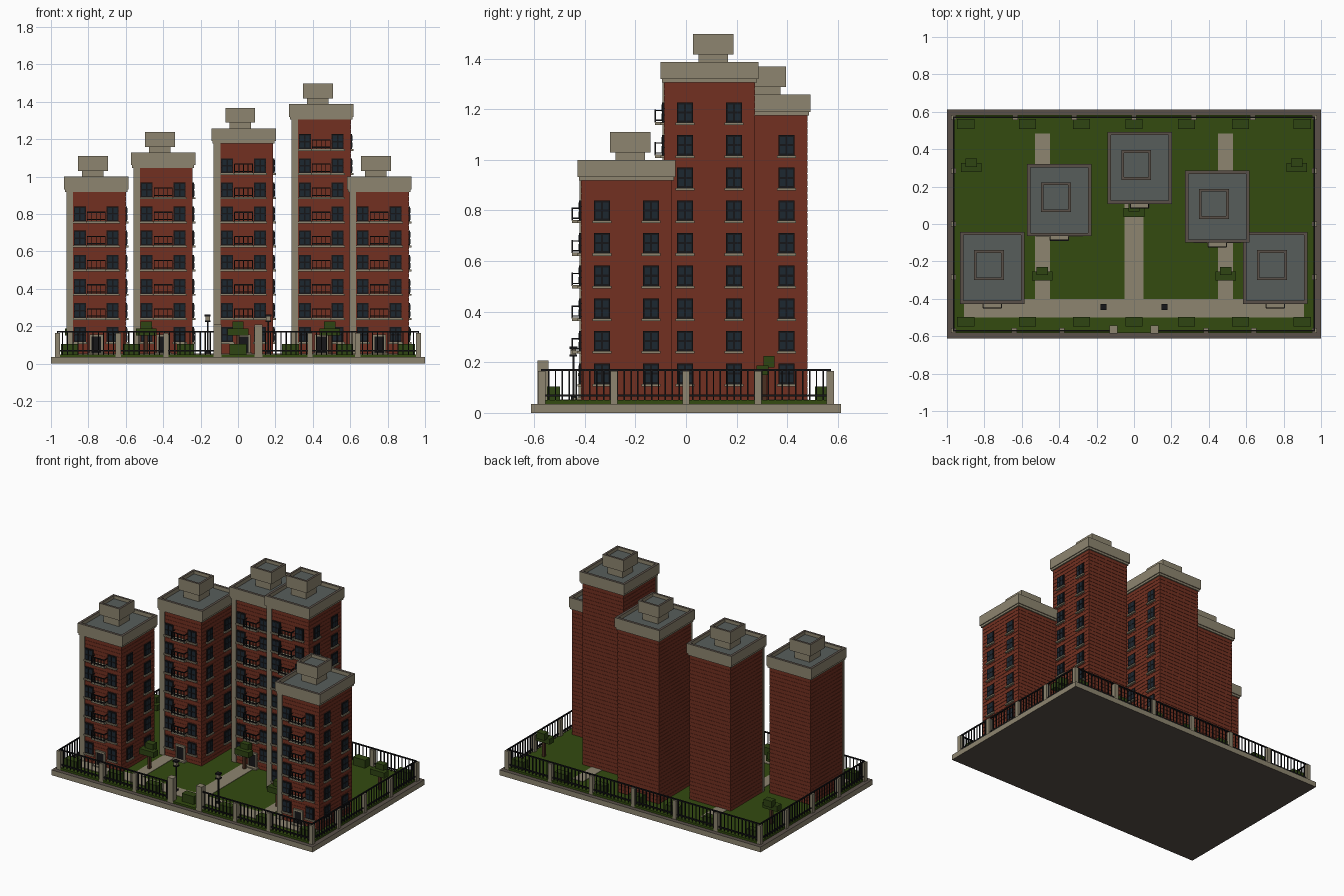
import bpy, bmesh
from mathutils import Matrix, Vector
from math import pi

old = bpy.data.objects.get("Cube")
if old:
    bpy.data.objects.remove(old, do_unlink=True)


def material(name, r, g, b):
    m = bpy.data.materials.new(name)
    m.use_nodes = True
    m.diffuse_color = (r, g, b, 1)
    node = m.node_tree.nodes["Principled BSDF"]
    node.inputs["Base Color"].default_value = (r, g, b, 1)
    node.inputs["Roughness"].default_value = 0.9
    return m


STONE = material("beige_stone", 0.27, 0.235, 0.16)
COPING = material("dark_coping", 0.10, 0.08, 0.065)
BRICK = material("red_brick", 0.17, 0.03, 0.015)
ROOF = material("grey_roof", 0.095, 0.11, 0.105)
GRASS = material("grass_green", 0.033, 0.07, 0.005)
LEAF = material("leaf_green", 0.028, 0.058, 0.006)
IRON = material("black_iron", 0.008, 0.008, 0.009)
GLASS = material("dark_glass", 0.012, 0.02, 0.03)
TRUNK = material("brown_wood", 0.07, 0.03, 0.015)


class Part:
    """Collects boxes into one object of one main colour."""

    def __init__(self, name, mat, place=Matrix()):
        self.name, self.mats, self.place, self.bm = name, [mat], place, bmesh.new()

    def box(self, x0, x1, y0, y1, z0, z1):
        size = Vector((x1 - x0, y1 - y0, z1 - z0))
        mid = Vector((x0 + x1, y0 + y1, z0 + z1)) / 2
        bmesh.ops.create_cube(self.bm, size=1, matrix=self.place
                              @ Matrix.Translation(mid) @ Matrix.Diagonal(size).to_4x4())

    def block(self, x, y, hx, hy, z0, z1):
        self.box(x - hx, x + hx, y - hy, y + hy, z0, z1)

    def ring(self, hx, hy, t, z0, z1):
        for s in (-1, 1):
            self.block(0, s * (hy - t / 2), hx, t / 2, z0, z1)
            self.block(s * (hx - t / 2), 0, t / 2, hy - t, z0, z1)

    def paint(self, mat, rule):
        self.mats.append(mat)
        self.bm.normal_update()
        for f in self.bm.faces:
            if rule(f):
                f.material_index = len(self.mats) - 1

    def done(self):
        mesh = bpy.data.meshes.new(self.name)
        self.bm.to_mesh(mesh)
        self.bm.free()
        for m in self.mats:
            mesh.materials.append(m)
        ob = bpy.data.objects.new(self.name, mesh)
        bpy.context.collection.objects.link(ob)


FLOOR, GROUND = 0.129, 0.05
HX, HY = 0.158, 0.18
top_face = lambda f: f.normal.z > 0.9


def tower(name, x, y, floors):
    at = Matrix.Translation((x, y, 0))
    top = 0.92 + (floors - 6) * FLOOR
    # Brick walls as stacked courses round a slightly smaller core
    walls = Part(name + "_brick_walls", BRICK, at)
    walls.block(0, 0, HX - 0.002, HY - 0.002, 0.04, top)
    rows = floors * 5 + 4
    step = (top - GROUND) / rows
    for i in range(rows):
        z = GROUND + i * step
        walls.block(0, 0, HX, HY, z, z + step - 0.003)
    walls.done()

    # Stone corner strip, parapet, rooftop housing
    stone = Part(name + "_stone_trim", STONE, at)
    stone.box(-HX - 0.002, -HX + 0.034, -HY - 0.006, -HY + 0.01, 0.04, top)
    stone.ring(0.166, 0.187, 0.03, top - 0.002, top + 0.02)
    stone.ring(0.172, 0.193, 0.018, top + 0.012, top + 0.08)
    stone.place = at @ Matrix.Translation((-0.018, 0.015, 0))
    stone.block(0, 0, 0.058, 0.058, top + 0.05, top + 0.112)
    stone.block(0, 0, 0.08, 0.08, top + 0.11, top + 0.165)
    stone.ring(0.08, 0.08, 0.015, top + 0.165, top + 0.19)
    stone.paint(COPING, lambda f: top_face(f) and f.calc_center_median().z > top + 0.07)
    stone.done()
    roof = Part(name + "_roof_deck", ROOF, at)
    roof.block(0, 0, 0.156, 0.177, top, top + 0.055)
    roof.block(-0.018, 0.015, 0.065, 0.065, top + 0.16, top + 0.168)
    roof.done()

    # Windows on the front and right walls
    frames = Part(name + "_window_frames", IRON)
    panes = Part(name + "_window_panes", GLASS)
    sills = Part(name + "_sills", STONE)
    for angle, reach, offset in ((0, HY, 0.088), (pi / 2, HX, 0.097)):
        turn = at @ Matrix.Rotation(angle, 4, "Z")
        frames.place = panes.place = sills.place = turn
        for i in range(floors):
            z = 0.155 + i * FLOOR
            for u in (-offset, offset):
                frames.block(u, -reach, 0.032, 0.007, z - 0.04, z + 0.04)
                sills.block(u, -reach, 0.038, 0.014, z - 0.05, z - 0.04)
                for a in (-1, 1):
                    for b in (-1, 1):
                        c = z + b * 0.018
                        panes.block(u + a * 0.0145, -reach, 0.0105, 0.009, c - 0.014, c + 0.014)
    for p in (frames, panes, sills):
        p.done()

    # Balconies above the entrance
    slabs = Part(name + "_balcony_slabs", STONE, at)
    rails = Part(name + "_balcony_rails", IRON, at)
    out = -HY - 0.035
    for i in range(1, floors):
        z = 0.105 + i * FLOOR
        slabs.box(-0.052, 0.052, out, -HY, z, z + 0.013)
        for h in (0.017, 0.056):
            rails.block(0, out, 0.05, 0.003, z + h, z + h + 0.006)
            for s in (-1, 1):
                rails.box(s * 0.048 - 0.002, s * 0.048 + 0.002, out, -HY, z + h, z + h + 0.005)
        for k in range(5):
            rails.block(-0.048 + k * 0.024, out, 0.0022, 0.003, z + 0.01, z + 0.06)
    slabs.done()
    rails.done()

    # Entrance door with stone surround and step
    door = Part(name + "_door", IRON, at)
    door.block(0, -HY, 0.026, 0.008, GROUND, 0.145)
    door.done()
    entry = Part(name + "_entrance", STONE, at)
    entry.block(0, -HY - 0.01, 0.045, 0.02, GROUND, 0.06)
    entry.block(0, -HY, 0.036, 0.012, 0.145, 0.157)
    for s in (-1, 1):
        entry.block(s * 0.031, -HY, 0.005, 0.01, GROUND, 0.145)
    entry.done()


for name, x, y, floors in (("west_tower", -0.758, -0.235, 6), ("inner_west_tower", -0.4, 0.128, 7),
                           ("central_tower", 0.03, 0.3, 8), ("inner_east_tower", 0.445, 0.093, 9),
                           ("east_tower", 0.755, -0.235, 6)):
    tower(name, x, y, floors)

# Plinth, lawn and paths
plinth = Part("plinth", STONE)
plinth.block(0, 0, 1, 0.613, 0, 0.036)
plinth.paint(COPING, lambda f: abs(f.normal.z) > 0.9)
plinth.done()
lawn = Part("lawn", GRASS)
lawn.block(0, 0, 0.967, 0.583, 0.03, GROUND)
lawn.done()
paths = Part("paths", STONE)
paths.block(0, -0.45, 0.91, 0.05, 0.04, 0.053)
paths.box(-0.05, 0.05, -0.4, 0.12, 0.04, 0.053)
for s in (-1, 1):
    paths.box(s * 0.49 - 0.04, s * 0.49 + 0.04, -0.4, 0.485, 0.04, 0.053)
paths.done()

# Fence posts, gate pillars and iron railings
FX, FY = 0.965, 0.57
posts = Part("fence_posts", STONE)
spots = {(s * x, -FY) for s in (-1, 1) for x in (FX, 0.64, 0.385)}
spots |= {(s * x, FY) for s in (-1, 1) for x in (FX, 0.635, 0.32, 0)}
spots |= {(s * FX, y) for s in (-1, 1) for y in (-0.285, 0, 0.285)}
for x, y in sorted(spots):
    posts.block(x, y, 0.014, 0.014, 0.036, 0.165)
for s in (-1, 1):
    posts.block(s * 0.11, -0.565, 0.021, 0.021, 0.036, 0.208)
posts.done()

fence = Part("iron_fence", IRON)


def railing(x0, y0, x1, y1):
    a, b = Vector((x0, y0)), Vector((x1, y1))
    n = round((b - a).length / 0.027)
    for z in (0.064, 0.166):
        fence.box(x0 - 0.004, x1 + 0.004, y0 - 0.004, y1 + 0.004, z, z + 0.008)
    for i in range(n + 1):
        p = a.lerp(b, i / n)
        fence.block(p.x, p.y, 0.0028, 0.0028, 0.05, 0.172)


railing(-FX, FY, FX, FY)
for s in (-1, 1):
    railing(s * FX, -FY, s * FX, FY)
railing(-FX, -FY, -0.12, -FY)
railing(0.12, -FY, FX, -FY)
fence.done()

# Hedges along the fence
hedges = Part("hedges", LEAF)
for x in (-0.9, -0.57, -0.28, 0, 0.28, 0.57, 0.9):
    for y in (-0.523, 0.535):
        hedges.block(x, y, 0.046, 0.026, 0.045, 0.105)
hedges.done()

# Small trees with blocky crowns
trunks = Part("tree_trunks", TRUNK)
crowns = Part("tree_crowns", LEAF)
for x, y in ((-0.49, -0.27), (0.49, -0.27), (-0.87, 0.31), (0.87, 0.31), (0, 0.07)):
    trunks.block(x, y, 0.009, 0.009, 0.045, 0.16)
    crowns.block(x, y - 0.008, 0.055, 0.024, 0.15, 0.188)
    crowns.block(x, y + 0.018, 0.03, 0.022, 0.18, 0.225)
crowns.done()
trunks.done()

# Path lamps
lamps = Part("lamp_posts", IRON)
lights = Part("lamp_glass", STONE)
for x in (-0.162, 0.162):
    lamps.block(x, -0.445, 0.01, 0.01, 0.05, 0.065)
    lamps.block(x, -0.445, 0.004, 0.004, 0.05, 0.225)
    lamps.block(x, -0.445, 0.015, 0.015, 0.222, 0.23)
    lamps.block(x, -0.445, 0.016, 0.016, 0.252, 0.262)
    lights.block(x, -0.445, 0.011, 0.011, 0.228, 0.254)
lamps.done()
lights.done()
